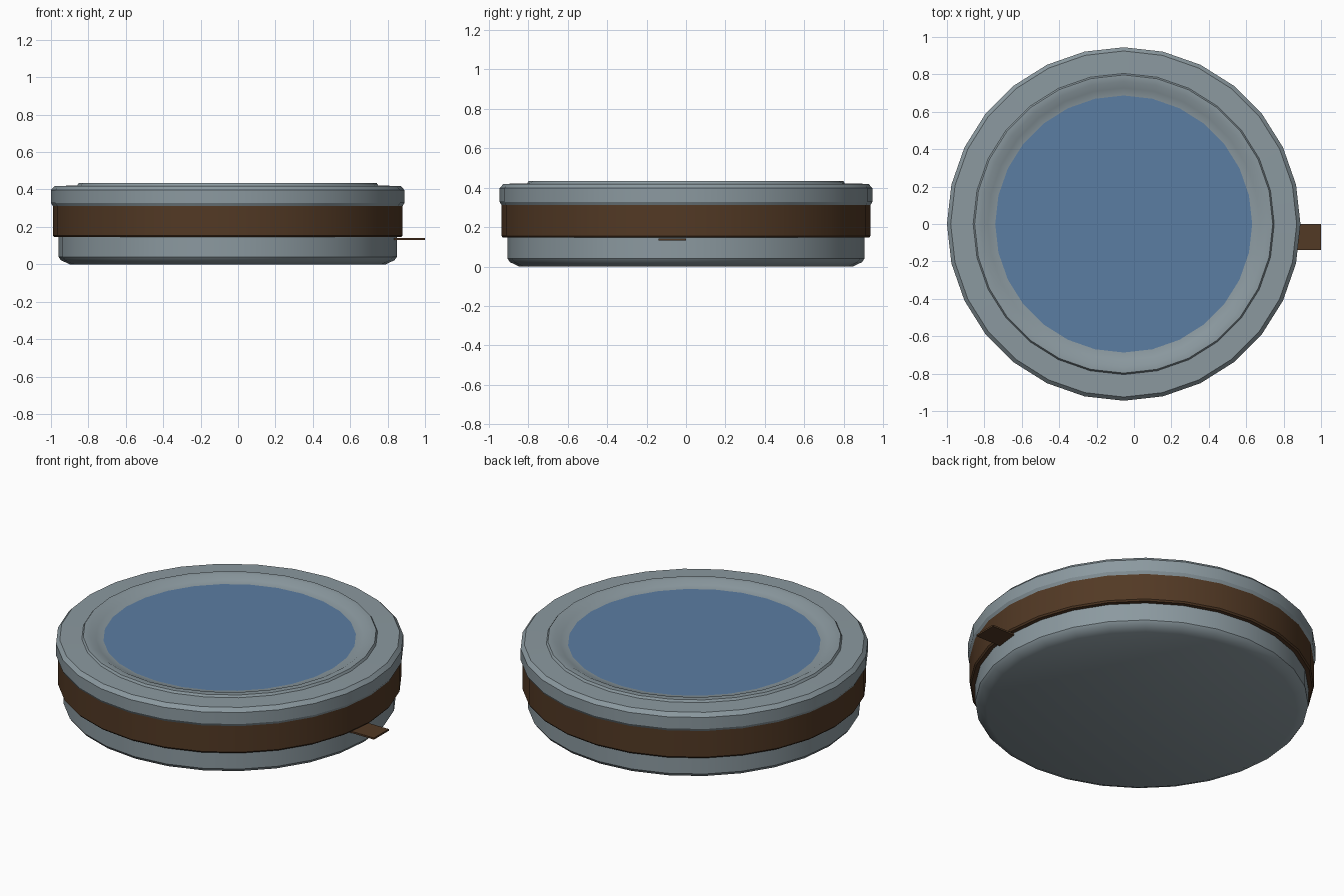
import bpy, math

if "Cube" in bpy.data.objects:
    bpy.data.objects.remove(bpy.data.objects["Cube"])

SIDES = 28
CX = -0.055  # axis of the round case (the strap tab sticks out on +x)


def material(name, rgb):
    m = bpy.data.materials.new(name)
    m.diffuse_color = (*rgb, 1)
    m.use_nodes = True
    m.node_tree.nodes["Principled BSDF"].inputs["Base Color"].default_value = m.diffuse_color
    return m


grey = material("steel grey", (0.26, 0.32, 0.35))
brown = material("dark brown", (0.085, 0.041, 0.018))
blue = material("muted blue", (0.105, 0.205, 0.36))


def add_mesh(name, verts, faces, mat):
    me = bpy.data.meshes.new(name)
    me.from_pydata(verts, [], faces)
    me.materials.append(mat)
    for p in me.polygons:
        p.use_smooth = True
    me.set_sharp_from_angle(angle=math.radians(30))
    ob = bpy.data.objects.new(name, me)
    bpy.context.collection.objects.link(ob)
    return ob


def lathe(name, profile, mat, cap_start=False, cap_end=False):
    """Spin (radius, z) points, listed from bottom to top along the outside."""
    verts, faces = [], []
    for r, z in profile:
        for k in range(SIDES):
            a = 2 * math.pi * k / SIDES
            verts.append((CX + r * math.cos(a), r * math.sin(a), z))
    for i in range(len(profile) - 1):
        a, b = i * SIDES, (i + 1) * SIDES
        for k in range(SIDES):
            n = (k + 1) % SIDES
            faces.append((a + k, a + n, b + n, b + k))
    if cap_start:
        faces.append(tuple(reversed(range(SIDES))))
    if cap_end:
        s = (len(profile) - 1) * SIDES
        faces.append(tuple(range(s, s + SIDES)))
    return add_mesh(name, verts, faces, mat)


# lower case with chamfered base
lathe("lower_case", [(0.845, 0), (0.892, 0.022), (0.905, 0.04), (0.905, 0.16)],
      grey, cap_start=True)

# brown band around the middle
lathe("side_band", [(0.90, 0.146), (0.928, 0.146), (0.935, 0.155), (0.935, 0.312),
                    (0.90, 0.312)], brown)

# top rim: bevelled outer edge, raised lip, slope down to the panel
lathe("top_rim", [(0.90, 0.308), (0.933, 0.308), (0.945, 0.328), (0.945, 0.397),
                  (0.925, 0.419), (0.805, 0.421), (0.797, 0.434), (0.762, 0.434),
                  (0.727, 0.414), (0.687, 0.408)], grey)

# flat blue panel
lathe("top_panel", [(0.687, 0.408)], blue, cap_end=True)

# thin tab at the right
x0, x1, y0, y1, z0, z1 = 0.835, 1.0, -0.14, 0.0, 0.131, 0.141
add_mesh("side_tab",
         [(x, y, z) for z in (z0, z1) for x, y in ((x0, y0), (x1, y0), (x1, y1), (x0, y1))],
         [(3, 2, 1, 0), (4, 5, 6, 7), (0, 1, 5, 4), (1, 2, 6, 5), (2, 3, 7, 6), (3, 0, 4, 7)],
         brown)
